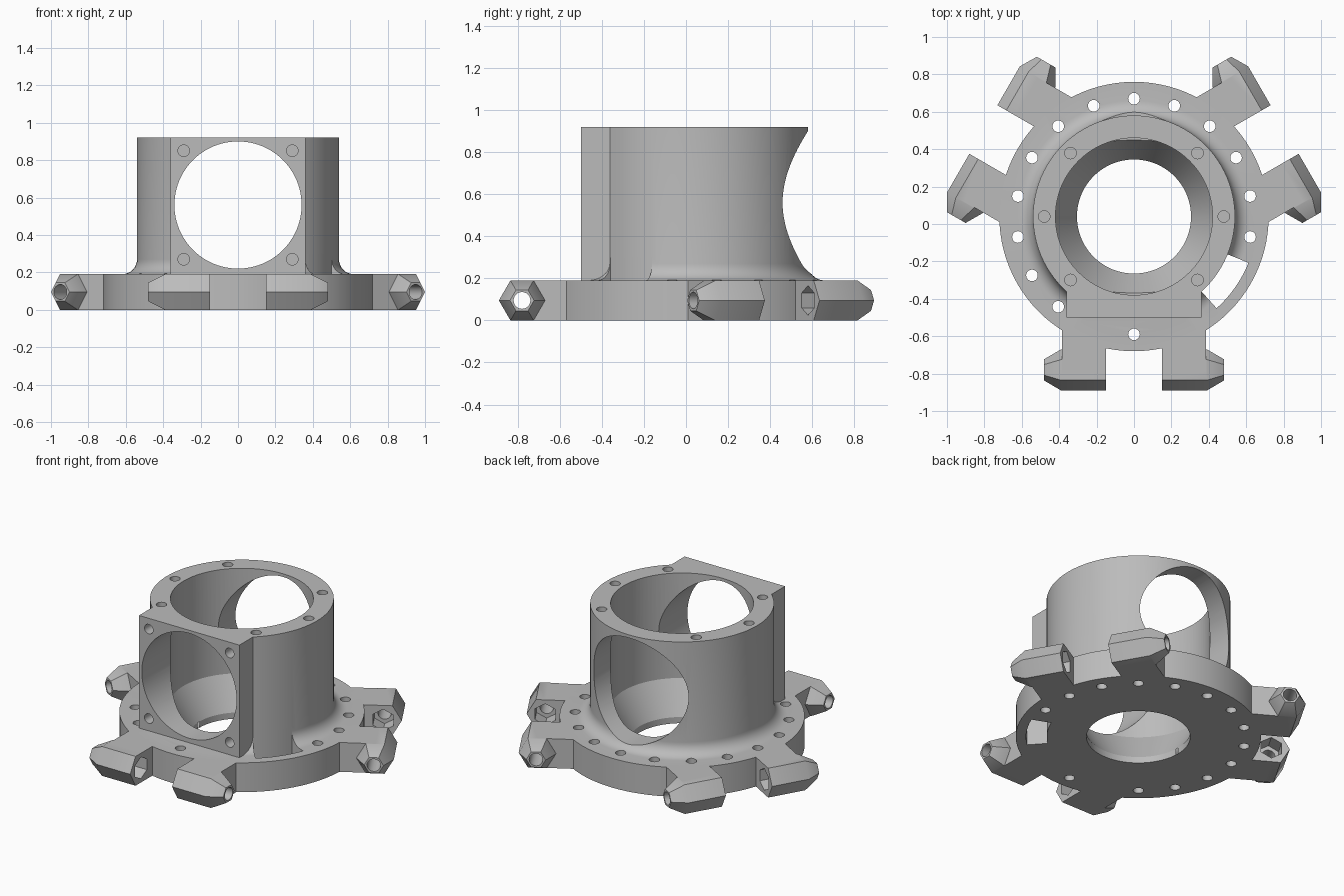
import bpy, bmesh
from math import sin, cos, pi, radians
from mathutils import Matrix, Vector

if "Cube" in bpy.data.objects:
    bpy.data.objects.remove(bpy.data.objects["Cube"], do_unlink=True)

H = 0.19                                   # flange and arm thickness
TOP = 0.92                                 # top of the tube
CENTRE = Matrix.Translation((0, 0.04, 0))  # axis of the tube
ALONG_X = Matrix.Rotation(pi / 2, 4, 'Y')
ALONG_Y = Matrix.Rotation(-pi / 2, 4, 'X')

grey = bpy.data.materials.new("plain grey")
grey.use_nodes = True
colour = (0.5, 0.5, 0.5, 1)
grey.diffuse_color = colour
grey.node_tree.nodes["Principled BSDF"].inputs["Base Color"].default_value = colour


def finish(name, bm):
    bmesh.ops.recalc_face_normals(bm, faces=bm.faces)
    mesh = bpy.data.meshes.new(name)
    bm.to_mesh(mesh)
    bm.free()
    mesh.materials.append(grey)
    obj = bpy.data.objects.new(name, mesh)
    bpy.context.collection.objects.link(obj)
    return obj


def lathe(name, profile, segments=96):
    """Revolve (radius, height) points that begin and end on the axis."""
    bm = bmesh.new()
    verts = [bm.verts.new((r, 0, z)) for r, z in profile]
    edges = [bm.edges.new(pair) for pair in zip(verts, verts[1:])]
    bmesh.ops.spin(bm, geom=verts + edges, cent=(0, 0, 0), axis=(0, 0, 1),
                   angle=2 * pi, steps=segments)
    bmesh.ops.remove_doubles(bm, verts=bm.verts, dist=1e-5)
    bm.transform(CENTRE)
    return finish(name, bm)


def prism(name, outline, z0, z1, matrix=Matrix()):
    """Extrude a flat outline from z0 to z1."""
    bm = bmesh.new()
    face = bm.faces.new([bm.verts.new((x, y, z0)) for x, y in outline])
    top = bmesh.ops.extrude_face_region(bm, geom=[face])
    moved = [v for v in top["geom"] if isinstance(v, bmesh.types.BMVert)]
    bmesh.ops.translate(bm, verts=moved, vec=(0, 0, z1 - z0))
    bm.transform(matrix)
    return finish(name, bm)


def rods(name, places, radius, depth, turn=Matrix(), sides=24):
    """Several rods centred on the places, all in one object."""
    bm = bmesh.new()
    for place in places:
        bmesh.ops.create_cone(bm, cap_ends=True, segments=sides, radius1=radius,
                              radius2=radius, depth=depth,
                              matrix=Matrix.Translation(place) @ turn)
    return finish(name, bm)


def combine(obj, other, operation='DIFFERENCE'):
    mod = obj.modifiers.new("cut", 'BOOLEAN')
    mod.operation, mod.solver, mod.object = operation, 'EXACT', other
    select(obj)
    bpy.ops.object.modifier_apply(modifier=mod.name)
    bpy.data.objects.remove(other, do_unlink=True)


def select(obj):
    bpy.ops.object.select_all(action='DESELECT')
    obj.select_set(True)
    bpy.context.view_layer.objects.active = obj


def smooth(obj):
    select(obj)
    bpy.ops.object.shade_smooth_by_angle(angle=radians(28))


def ring(radius, angles, z):
    return [CENTRE @ Vector((radius * cos(radians(a)), radius * sin(radians(a)), z))
            for a in angles]


def box_outline(x, y0, y1):
    return [(-x, y0), (x, y0), (x, y1), (-x, y1)]


# Flange and tube with a rounded fillet between them
f = 0.08
fillet = [(0.54 + f - f * sin(t * pi / 16), H + f - f * cos(t * pi / 16))
          for t in range(9)]
body = lathe("flanged_tube", [(0, 0), (0.72, 0), (0.72, H)] + fillet
             + [(0.54, TOP), (0, TOP)])

# Clear the fillet in front, then add the flat mounting block
combine(body, prism("trim", box_outline(0.36, -0.95, -0.3), H + 0.0005, 0.4))
combine(body, prism("block", box_outline(0.36, -0.5, 0), H - 0.05, TOP), 'UNION')

# Bore that funnels in to a smaller opening at the bottom
combine(body, lathe("bore", [(0, -0.1), (0.305, -0.1), (0.305, 0.04),
                             (0.42, 0.24), (0.42, 1), (0, 1)]))

# Round window through front and back
combine(body, rods("window", [(0, 0, 0.56)], 0.34, 3, ALONG_Y, 96))

# Curved slot through the flange
sweep = [radians(-48 + 26 * i / 12) for i in range(13)]
slot = [(0.66 * cos(a), 0.66 * sin(a)) for a in sweep]
slot += [(0.538 * cos(a), 0.538 * sin(a)) for a in reversed(sweep)]
combine(body, prism("slot", slot, -0.1, 0.3, CENTRE))

# Flange bolt holes, blind holes in the rim and in the front block
bolts = [a for a in range(-110, 250, 20) if a not in (-110, -70, -50, -30)]
combine(body, rods("bolt_holes", ring(0.63, bolts, 0.1), 0.031, 0.4))
combine(body, rods("rim_holes", ring(0.48, (0, 45, 135, 180, 225, 315), TOP), 0.031, 0.2))
corners = [(x, -0.5, z) for x in (-0.29, 0.29) for z in (0.27, 0.85)]
combine(body, rods("block_holes", corners, 0.031, 0.2, ALONG_Y))
smooth(body)


def arm(name, side, turn):
    """Hexagonal barrel with a tapered tip, a nut socket and a web to the flange."""
    y, mid, r = -0.78, H / 2, 0.11
    bm = bmesh.new()
    loops = []
    for x, s in ((0.15, 1), (0.39, 1), (0.48, 0.52)):
        loops.append([bm.verts.new((x, y + s * r * cos(k * pi / 3),
                                    mid + s * mid * sin(k * pi / 3) / sin(pi / 3)))
                      for k in range(6)])
    for a, b in zip(loops, loops[1:]):
        for k in range(6):
            bm.faces.new((a[k], a[k - 1], b[k - 1], b[k]))
    bm.faces.new(loops[0])
    bm.faces.new(loops[-1])
    obj = finish(name, bm)
    web = [(0.15, y), (0.385, y), (0.385, -0.55), (0.15, -0.62)]
    combine(obj, prism("web", web, 0, H), 'UNION')
    combine(obj, rods("pin_hole", [(0.3, y, mid)], 0.04, 0.6, ALONG_X))
    flat_top = Matrix.Rotation(pi / 6, 4, 'X') @ ALONG_X
    combine(obj, rods("nut_socket", [(0.15, y, mid)], 0.07, 0.2, flat_top, 6))
    # Mirror to the chosen side and turn about the tube axis
    place = (CENTRE @ Matrix.Rotation(turn, 4, 'Z') @ CENTRE.inverted()
             @ Matrix.Diagonal((side, 1, 1, 1)))
    obj.data.transform(place)
    if side < 0:
        obj.data.flip_normals()
    smooth(obj)


# Three pairs of arms around the flange
for n, where in enumerate(("front", "back_left", "back_right")):
    arm(where + "_arm_a", 1, n * 2 * pi / 3)
    arm(where + "_arm_b", -1, n * 2 * pi / 3)
